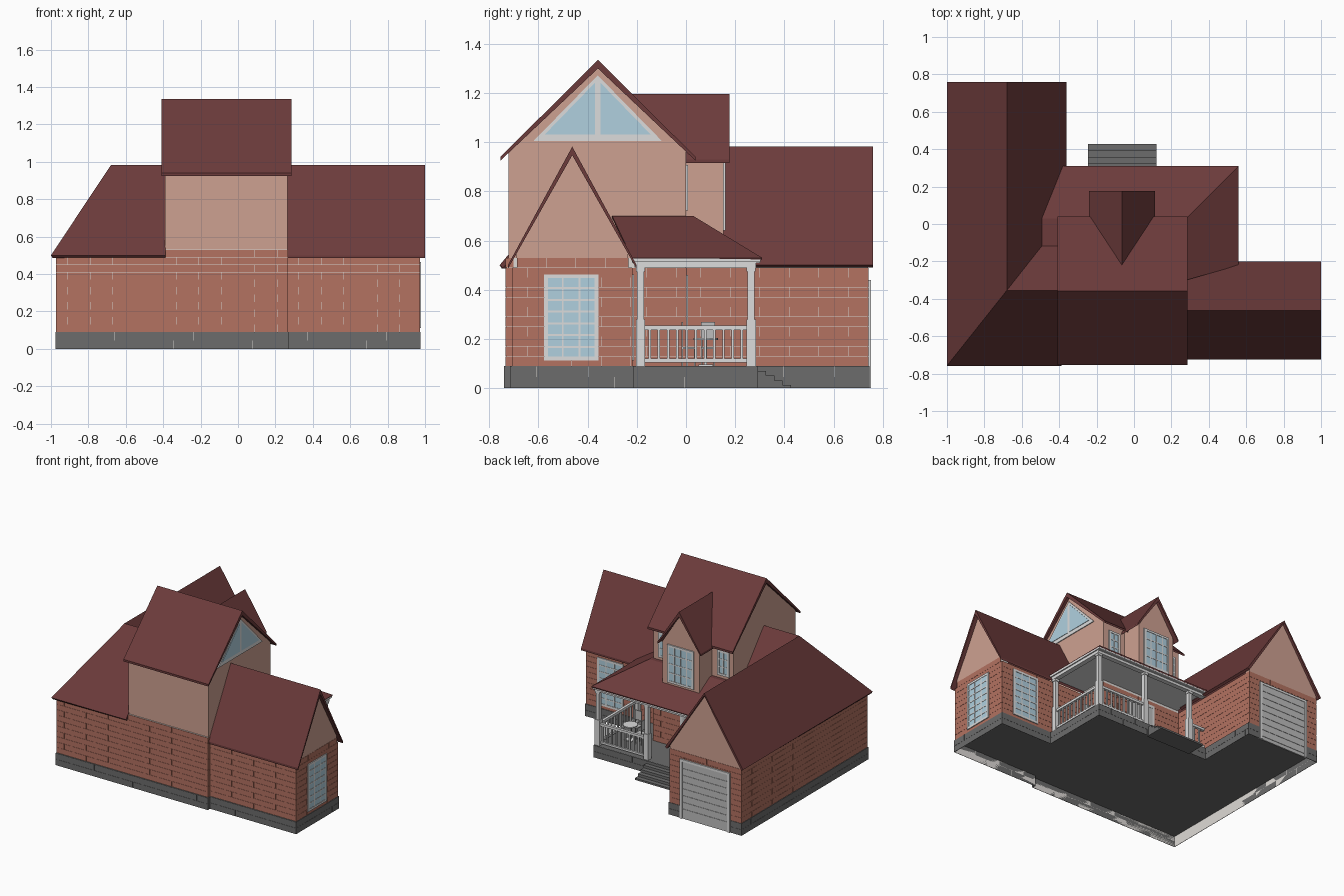
import bpy, bmesh, math
from mathutils import Vector

if "Cube" in bpy.data.objects:
    bpy.data.objects.remove(bpy.data.objects["Cube"])


def material(name, r, g, b):
    m = bpy.data.materials.new(name)
    lin = [((c / 255 + 0.055) / 1.055) ** 2.4 for c in (r, g, b)]
    m.diffuse_color = (*lin, 1)
    m.use_nodes = True
    m.node_tree.nodes["Principled BSDF"].inputs["Base Color"].default_value = m.diffuse_color
    return m


ROOF = material("maroon roof", 108, 59, 59)
BRICK = material("red brick", 179, 114, 97)
SIDING = material("salmon siding", 206, 161, 145)
STONE = material("grey stone", 108, 108, 108)
MORTAR = material("pale mortar", 222, 218, 214)
TRIM = material("light trim", 220, 220, 220)
GLASS = material("blue glass", 176, 208, 223)
SHUTTER = material("garage grey", 190, 190, 190)


def mesh(name, verts, faces, mat, loc=(0, 0, 0), rot=0):
    me = bpy.data.meshes.new(name)
    me.from_pydata(verts, [], faces)
    me.materials.append(mat)
    ob = bpy.data.objects.new(name, me)
    ob.location, ob.rotation_euler = loc, (0, 0, rot)
    bpy.context.collection.objects.link(ob)
    return ob


def boxes(name, spans, mat, loc=(0, 0, 0), rot=0):
    """Many boxes in one mesh; each span is x0, x1, y0, y1, z0, z1."""
    verts, faces = [], []
    for x0, x1, y0, y1, z0, z1 in spans:
        n = len(verts)
        verts += [(x, y, z) for z in (z0, z1) for x, y in ((x0, y0), (x1, y0), (x1, y1), (x0, y1))]
        faces += [[n + i for i in f] for f in
                  ((3, 2, 1, 0), (4, 5, 6, 7), (0, 1, 5, 4), (1, 2, 6, 5), (2, 3, 7, 6), (3, 0, 4, 7))]
    return mesh(name, verts, faces, mat, loc, rot)


def prism(name, axis, pts, a0, a1, mat):
    """Extrude a profile along x, y or z."""
    put = {'x': lambda a, p: (a, p[0], p[1]), 'y': lambda a, p: (p[0], a, p[1]), 'z': lambda a, p: (p[0], p[1], a)}[axis]
    n = len(pts)
    verts = [put(a, p) for a in (a0, a1) for p in pts]
    faces = [list(range(n))[::-1], list(range(n, 2 * n))]
    faces += [[i, (i + 1) % n, n + (i + 1) % n, n + i] for i in range(n)]
    ob = mesh(name, verts, faces, mat)
    bm = bmesh.new()
    bm.from_mesh(ob.data)
    bmesh.ops.recalc_face_normals(bm, faces=bm.faces)
    bm.to_mesh(ob.data)
    bm.free()
    return ob


def gable_roof(name, axis, a0, a1, c, half, eave, ridge, t=0.022):
    prism(name, axis, [(c - half, eave), (c, ridge), (c + half, eave), (c + half, eave - t * 0.7),
                       (c, ridge - t * 1.6), (c - half, eave - t * 0.7)], a0, a1, ROOF)


def slab_roof(name, verts, faces, t):
    """Open roof surface turned upwards and thickened downwards."""
    fixed = []
    for f in faces:
        a, b, c = (Vector(verts[i]) for i in f[:3])
        fixed.append(f if (b - a).cross(c - a).z > 0 else f[::-1])
    s = mesh(name, verts, fixed, ROOF).modifiers.new("thickness", 'SOLIDIFY')
    s.thickness, s.offset = t, -1


def run(p0, p1):
    d = Vector(p1) - Vector(p0)
    return d.length, dict(loc=(p0[0], p0[1], 0), rot=math.atan2(d.y, d.x))


def courses(name, p0, p1, z0, rows, h, length, mat):
    """Staggered blocks on a wall; outside is to the right of p0 -> p1."""
    L, place = run(p0, p1)
    spans, g, t = [], 0.0005, 0.003
    for r in range(rows):
        x = -length / 2 * (r % 2)
        while x < L - 0.004:
            a, b = max(x, -t), min(x + length, L + t)
            spans.append((a + g * (a > 0), b - g * (b < L), -t, 0.0, z0 + r * h + g, z0 + (r + 1) * h - g))
            x += length
    boxes(name, spans, mat, **place)


def window(name, x, y, rot, w, z0, z1, cols, rows):
    h, f, m, d = w / 2, 0.016, 0.004, 0.009
    place = dict(loc=(x, y, 0), rot=math.radians(rot))
    boxes(name + "_glass", [(-h, h, -0.006, 0, z0, z1)], GLASS, **place)
    bars = [(-h - f / 2, -h + f / 2, -d, 0, z0, z1), (h - f / 2, h + f / 2, -d, 0, z0, z1),
            (-h - f / 2, h + f / 2, -d, 0, z0 - f / 2, z0 + f / 2),
            (-h - f / 2, h + f / 2, -d, 0, z1 - f / 2, z1 + f / 2)]
    bars += [(-h + w * i / cols - m, -h + w * i / cols + m, -0.008, 0, z0, z1) for i in range(1, cols)]
    bars += [(-h, h, -0.008, 0, z0 + (z1 - z0) * i / rows - m, z0 + (z1 - z0) * i / rows + m) for i in range(1, rows)]
    boxes(name + "_frame", bars, TRIM, **place)


def railing(name, p0, p1):
    L, place = run(p0, p1)
    n = max(2, round(L / 0.038))
    spans = [(0, L, -0.01, 0.01, 0.236, 0.254), (0, L, -0.008, 0.008, 0.105, 0.12)]
    spans += [(L * i / n - 0.005, L * i / n + 0.005, -0.005, 0.005, 0.12, 0.236) for i in range(1, n)]
    boxes(name, spans, TRIM, **place)


# Foundation: hollow shell, open below, clad in stone blocks, with a floor slab
plan = [(-0.974, -0.738), (0.268, -0.738), (0.268, -0.712), (0.974, -0.712), (0.974, -0.215), (0.55, -0.215),
        (0.55, 0.29), (-0.382, 0.29), (-0.382, 0.743), (-0.974, 0.743)]
n = len(plan)
mesh("foundation_shell", [(x, y, z) for z in (0, 0.089) for x, y in plan],
     [[i, (i + 1) % n, n + (i + 1) % n, n + i] for i in range(n)], MORTAR)
prism("floor_slab", 'z', plan, 0.08, 0.0905, STONE)
for i in range(n):
    courses("foundation_blocks", plan[i], plan[(i + 1) % n], 0, 2, 0.045, 0.21, STONE)

# Lower walls: mortar cores with brick courses
boxes("wall_cores", [(-0.97, -0.39, -0.73, 0.74, 0.09, 0.49), (-0.39, 0.265, -0.73, 0, 0.09, 0.53),
                     (0.2, 0.97, -0.705, -0.22, 0.09, 0.49), (0.9, 0.97, -0.685, -0.24, 0.49, 0.53)], MORTAR)
for p0, p1, rows in (((-0.97, -0.73), (-0.39, -0.73), 10), ((-0.39, -0.73), (0.265, -0.73), 11),
                     ((0.265, -0.73), (0.265, -0.705), 11),
                     ((0.265, -0.705), (0.97, -0.705), 10), ((0.97, -0.705), (0.97, -0.22), 10),
                     ((0.97, -0.22), (0.265, -0.22), 10), ((0.265, -0.22), (0.265, 0), 10),
                     ((0.265, 0), (-0.39, 0), 10), ((-0.39, 0), (-0.39, 0.74), 10),
                     ((-0.39, 0.74), (-0.97, 0.74), 10), ((-0.97, 0.74), (-0.97, -0.73), 10)):
    courses("brick_wall", p0, p1, 0.09, rows, 0.04, 0.12, BRICK)
courses("brick_gable_course", (0.97, -0.688), (0.97, -0.237), 0.49, 1, 0.04, 0.12, BRICK)

# Upper walls and gables in siding
prism("upper_storey", 'x', [(-0.722, 0.53), (0, 0.53), (0, 0.962), (-0.358, 1.308), (-0.722, 0.958)],
      -0.39, 0.265, SIDING)
prism("right_wing_gable", 'x', [(-0.69, 0.53), (-0.235, 0.53), (-0.235, 0.55), (-0.4625, 0.955), (-0.69, 0.55)],
      0.9, 0.972, SIDING)
prism("garage_gable", 'y', [(-0.97, 0.49), (-0.39, 0.49), (-0.39, 0.52), (-0.68, 0.96), (-0.97, 0.52)], 0.7, 0.742, SIDING)
prism("dormer_walls", 'y', [(-0.215, 0.55), (0.085, 0.55), (0.085, 0.935), (-0.065, 1.168), (-0.215, 0.935)],
      -0.1, 0.152, SIDING)

# Roofs
gable_roof("main_roof", 'x', -0.41, 0.287, -0.358, 0.397, 0.94, 1.335)
gable_roof("right_wing_roof", 'x', 0.26, 1.0, -0.4625, 0.262, 0.5, 0.982)
gable_roof("dormer_roof", 'y', -0.25, 0.176, -0.065, 0.176, 0.93, 1.197)
slab_roof("garage_hip_roof",
          [(-0.68, -0.355, 0.982), (-0.68, 0.76, 0.982), (-1, -0.758, 0.5), (-1, 0.76, 0.5), (-0.36, 0.76, 0.5),
           (-0.36, 0.05, 0.5), (-0.388, -0.355, 0.982), (-0.388, -0.758, 0.5), (-0.388, 0.015, 0.542)],
          [(2, 0, 1, 3), (2, 7, 6, 0), (0, 5, 4, 1), (0, 6, 8)], 0.018)
slab_roof("porch_roof",
          [(-0.5, -0.3, 0.7), (0.28, -0.3, 0.7), (0.28, 0.03, 0.7), (-0.5, 0.03, 0.7), (0.56, 0.31, 0.53),
           (-0.38, 0.31, 0.53), (0.56, -0.22, 0.53)],
          [(0, 1, 2, 3), (3, 2, 4, 5), (2, 1, 6, 4)], 0.01)

# Porch: ceiling, beams, columns, railings
boxes("porch_ceiling", [(-0.38, 0.55, 0, 0.3, 0.508, 0.518), (0.265, 0.55, -0.22, 0, 0.508, 0.518)], TRIM)
boxes("porch_beams", [(-0.385, 0.55, 0.25, 0.285, 0.49, 0.515), (0.515, 0.55, -0.21, 0.25, 0.49, 0.515),
                      (-0.375, 0.558, 0.285, 0.303, 0.512, 0.527), (0.545, 0.558, -0.215, 0.3, 0.512, 0.527)], TRIM)
for x, y in ((0.53, -0.185), (0.53, 0.265), (0.13, 0.265), (-0.26, 0.265)):
    boxes("porch_column", [(-s, s, -s, s, a, b) for s, a, b in
                           ((0.019, 0.09, 0.28), (0.014, 0.28, 0.49), (0.018, 0.475, 0.49))], TRIM, (x, y, 0))
railing("side_railing", (0.53, -0.185), (0.53, 0.265))
railing("back_railing", (0.53, 0.265), (0.13, 0.265))
railing("short_railing", (-0.26, 0.265), (-0.39, 0.265))

# Entrance steps
boxes("porch_steps", [(-0.245, 0.12, 0.28, 0.325 + 0.034 * i, 0, 0.07 - 0.019 * i) for i in range(4)], STONE)

# Windows and front door
window("right_wing_end_window", 0.97, -0.467, 90, 0.205, 0.12, 0.455, 3, 7)
window("right_wing_side_window", 0.77, -0.22, 180, 0.2, 0.12, 0.455, 3, 7)
window("dormer_window", -0.065, 0.152, 180, 0.2, 0.65, 0.915, 4, 4)
for x in (0.175, -0.31):
    window("small_upper_window", x, 0, 180, 0.08, 0.73, 0.9, 2, 3)
boxes("front_door", [(-0.155, 0.025, 0, 0.006, 0.09, 0.44)], SHUTTER)
boxes("front_door_frame", [(-0.175, -0.155, 0, 0.008, 0.09, 0.46), (0.025, 0.045, 0, 0.008, 0.09, 0.46),
                           (-0.155, 0.025, 0, 0.008, 0.44, 0.46)], TRIM)

# Triangular attic window
prism("attic_window_frame", 'x', [(-0.62, 1.005), (-0.098, 1.005), (-0.359, 1.272)], 0.264, 0.271, TRIM)
for s in (-1, 1):
    prism("attic_glass", 'x', [(-0.359 + s * d, z) for d, z in ((0.215, 1.032), (0.011, 1.032), (0.011, 1.242))],
          0.268, 0.274, GLASS)

# Garage door with horizontal panels
boxes("garage_door", [(-0.865, -0.495, 0.735, 0.75, 0.025 + 0.05 * i, 0.073 + 0.05 * i) for i in range(8)]
      + [(-0.866, -0.494, 0.735, 0.747, 0.0, 0.43)], SHUTTER)
boxes("garage_door_frame", [(-0.885, -0.865, 0.735, 0.753, 0, 0.44), (-0.495, -0.475, 0.735, 0.753, 0, 0.44),
                            (-0.865, -0.495, 0.735, 0.753, 0.423, 0.44)], TRIM)

# Porch table and chairs
bpy.ops.mesh.primitive_cylinder_add(vertices=20, radius=0.05, depth=0.008, location=(0.4, 0.08, 0.2))
bpy.context.object.name = "table_top"
bpy.context.object.data.materials.append(TRIM)
boxes("table_leg", [(-0.006, 0.006, -0.006, 0.006, 0.09, 0.2), (-0.03, 0.03, -0.03, 0.03, 0.09, 0.096)], TRIM, (0.4, 0.08, 0))
for x, y, rot in ((0.4, 0.01, 0), (0.31, 0.09, -90)):
    chair = [(-0.028, 0.028, -0.028, 0.028, 0.16, 0.168), (-0.028, 0.028, -0.028, -0.022, 0.2, 0.27)]
    chair += [(a, a + 0.006, b, b + 0.006, 0.09, 0.16 if b > 0 else 0.27) for a in (-0.028, 0.022) for b in (-0.028, 0.022)]
    boxes("porch_chair", chair, SHUTTER, (x, y, 0), math.radians(rot))
